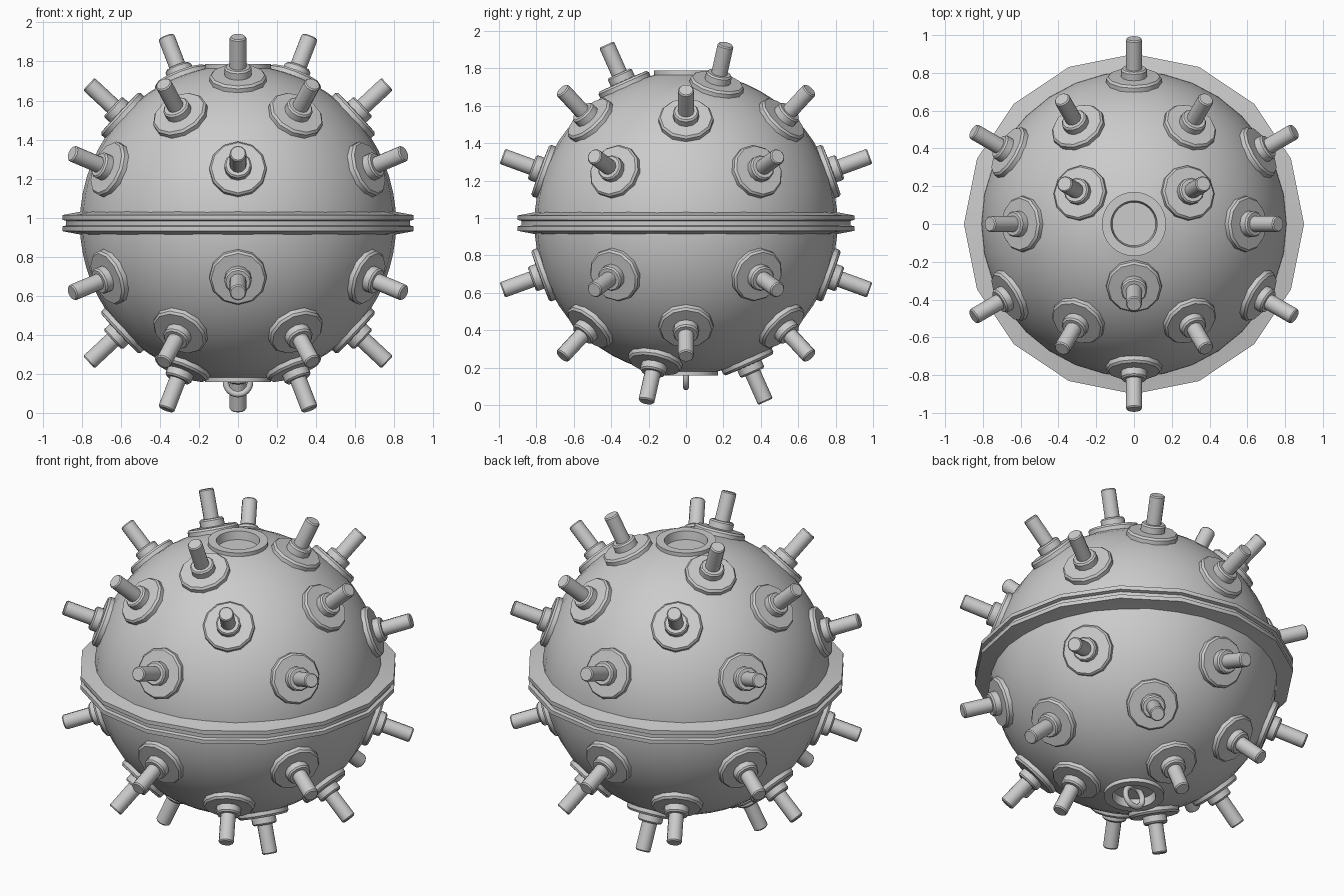
import bpy, math
from mathutils import Matrix, Vector

if "Cube" in bpy.data.objects:
    bpy.data.objects.remove(bpy.data.objects["Cube"])

CENTRE = Vector((0, 0, 0.972))
R = 0.81


def lathe(name, profile, sides, closed=False):
    """Revolve (radius, height) points around z; radius 0 becomes a pole."""
    verts, rings, faces = [], [], []
    for r, h in profile:
        n = 1 if r == 0 else sides
        rings.append([len(verts) + i for i in range(n)])
        for i in range(n):
            a = 2 * math.pi * i / sides
            verts.append((r * math.cos(a), r * math.sin(a), h))
    pairs = list(zip(rings, rings[1:]))
    if closed:
        pairs.append((rings[-1], rings[0]))
    for a, b in pairs:
        for i in range(sides):
            j = (i + 1) % sides
            f = [a[i % len(a)], a[j % len(a)], b[j % len(b)], b[i % len(b)]]
            faces.append(list(dict.fromkeys(f)))
    mesh = bpy.data.meshes.new(name)
    mesh.from_pydata(verts, [], faces)
    mesh.validate()
    obj = bpy.data.objects.new(name, mesh)
    bpy.context.collection.objects.link(obj)
    smooth(obj)
    return obj


def smooth(obj, angle=35):
    bpy.ops.object.select_all(action='DESELECT')
    obj.select_set(True)
    bpy.context.view_layer.objects.active = obj
    bpy.ops.object.shade_smooth_by_angle(angle=math.radians(angle))


# Spherical hull with a recessed, rimmed port at each pole
port = [(0, 0.765), (0.115, 0.765), (0.123, 0.815), (0.17, 0.815)]
start = math.acos(0.17 / R)
arc = [(R * math.cos(start * (1 - 2 * i / 28)), R * math.sin(start * (1 - 2 * i / 28)))
       for i in range(29)]
profile = [(r, -h) for r, h in port] + arc[::-1] + port[::-1]
hull = lathe("hull", profile, 32)
hull.location = CENTRE

# Double equatorial flange, 16 sided, with a narrow groove between the plates
half = [(0.76, 0.07), (0.81, 0.058), (0.9, 0.041), (0.9, 0.017), (0.88, 0.012)]
flange = lathe("flange", [(r, -h) for r, h in half] + half[::-1], 16, closed=True)
flange.location = CENTRE

# Contact horn: base plate, collar and rod along local z
horn_profile = [(0, 0.74), (0.147, 0.74), (0.147, 0.818), (0.137, 0.83), (0.07, 0.832),
                (0.07, 0.868), (0.062, 0.877), (0.043, 0.877), (0.043, 1.038),
                (0.037, 1.045), (0, 1.045)]
horn = lathe("contact_horn", horn_profile[::-1], 12)
horn_mesh = horn.data
bpy.data.objects.remove(horn)

# Three tiers of horns; the lower half is the upper half turned over about x
tiers = [(20, 30, 6), (43, 0, 6), (66, 30, 3)]
for half_name, flip in (("upper", 0), ("lower", math.pi)):
    for t, (elev, first, count) in enumerate(tiers):
        for i in range(count):
            lon = math.radians(first + 360 * i / count)
            obj = bpy.data.objects.new(f"{half_name}_horn_{t + 1}_{i + 1}", horn_mesh)
            bpy.context.collection.objects.link(obj)
            obj.matrix_world = (Matrix.Translation(CENTRE) @ Matrix.Rotation(flip, 4, 'X')
                                @ Matrix.Rotation(lon, 4, 'Z')
                                @ Matrix.Rotation(math.radians(90 - elev), 4, 'Y'))

# Mooring ring in the bottom port
bpy.ops.mesh.primitive_torus_add(major_radius=0.062, minor_radius=0.016,
                                 major_segments=24, minor_segments=10,
                                 location=(0, 0, 0.157), rotation=(math.pi / 2, 0, 0))
ring = bpy.context.object
ring.name = "mooring_ring"
smooth(ring, 60)
